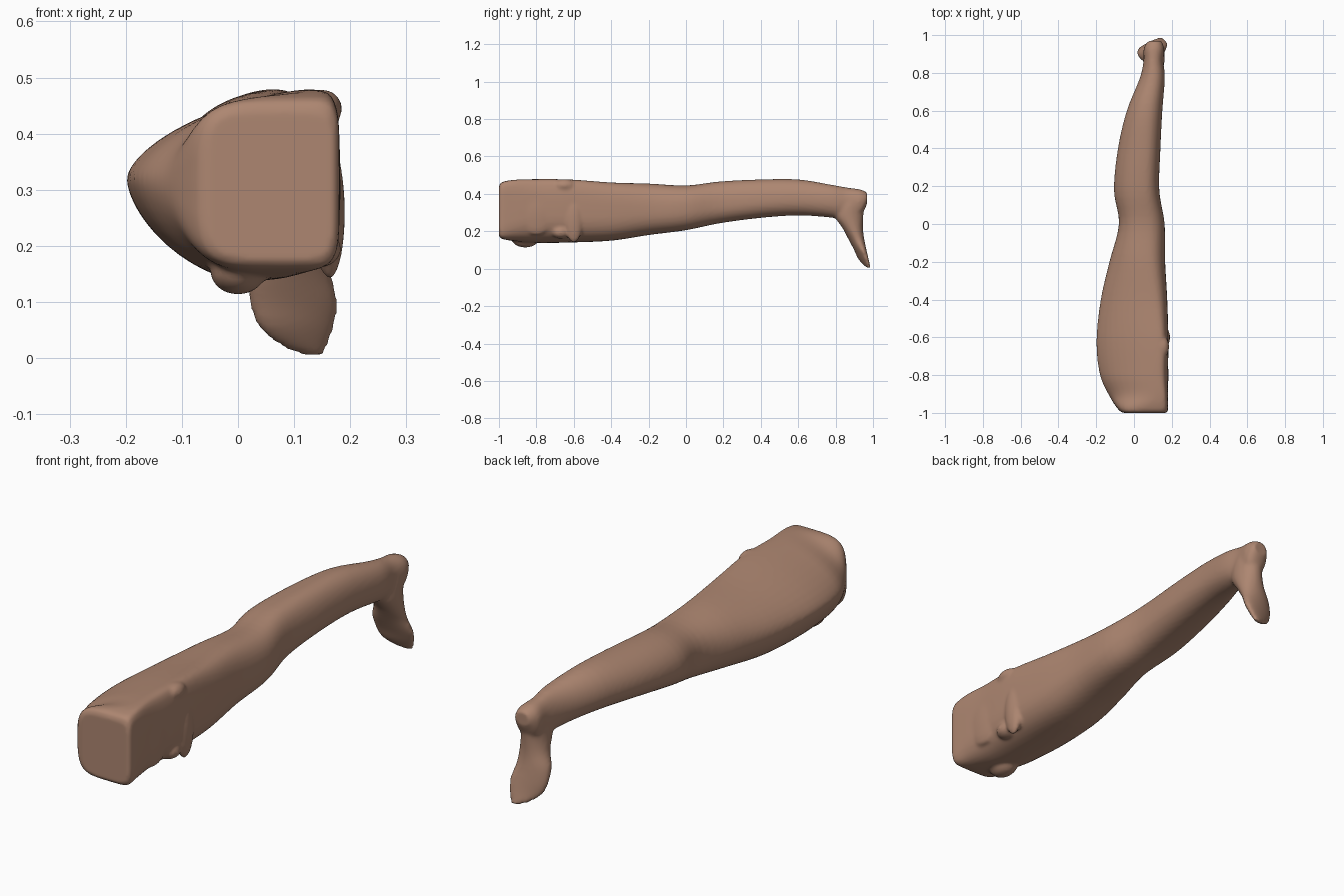
import bpy, bmesh, math
from mathutils import Matrix, Vector

if "Cube" in bpy.data.objects:
    bpy.data.objects.remove(bpy.data.objects["Cube"])

# Leg rings: y, x left, x right, z bottom, z top, x of top ridge, x of bottom ridge,
# z of widest point, left roundness, right roundness
LEG = [
    (-1.00, -.055, .170, .175, .440, .08, .08, .31, 5, 6),
    (-0.985, -.080, .180, .160, .462, .11, .08, .31, 4, 6),
    (-0.92, -.125, .181, .148, .475, .14, .04, .31, 2, 4),
    (-0.80, -.180, .180, .138, .479, .13, .01, .32, 1.6, 3),
    (-0.62, -.199, .182, .140, .477, .13, .00, .32, 1.6, 3),
    (-0.40, -.176, .176, .150, .461, .10, .02, .31, 1.8, 2.8),
    (-0.20, -.130, .165, .180, .455, .07, .03, .31, 2, 2.5),
    (0.00, -.080, .162, .206, .445, .06, .05, .32, 2.3, 2.4),
    (0.18, -.106, .134, .243, .466, .05, .04, .34, 2.1, 2.3),
    (0.40, -.085, .140, .272, .477, .06, .05, .36, 2, 2.2),
    (0.60, -.038, .150, .285, .477, .07, .07, .37, 2, 2.2),
    (0.77, .030, .163, .274, .450, .10, .09, .36, 2, 2.2),
    (0.86, .050, .156, .260, .434, .10, .10, .35, 2, 2.2),
    (0.93, .052, .160, .280, .424, .105, .105, .36, 2.2, 2.2),
    (0.968, .075, .145, .345, .408, .11, .11, .375, 2, 2),
]
# Foot rings: z, x left, x right, y shin side, y sole side, slant of y across x
FOOT = [
    (.40, .070, .150, .85, .955, 0),
    (.34, .055, .160, .80, .955, 0),
    (.28, .050, .162, .795, .948, 0),
    (.22, .040, .163, .835, .946, .03),
    (.16, .018, .165, .868, .952, .12),
    (.10, .020, .178, .902, .962, .18),
    (.055, .037, .172, .925, .970, .25),
    (.022, .075, .160, .950, .980, .25),
    (.004, .120, .153, .970, .988, .2),
]
# Lumps near the cut: x, y, z, radius x, y, z
LUMPS = [
    (.163, -.60, .26, .028, .05, .12), (.150, -.65, .445, .036, .06, .034),
    (.140, -.67, .195, .045, .05, .035), (.00, -.86, .155, .05, .07, .042),
    (.160, -.80, .30, .023, .10, .12),
]


def smooth_rows(rows, steps):
    """Catmull-Rom interpolation of whole rows."""
    out = []
    for i in range(len(rows) - 1):
        p0, p1 = rows[max(i - 1, 0)], rows[i]
        p2, p3 = rows[i + 1], rows[min(i + 2, len(rows) - 1)]
        for k in range(steps):
            t = k / steps
            out.append([.5 * (2*b + (c-a)*t + (2*a-5*b+4*c-d)*t*t + (3*b-a-3*c+d)*t**3)
                        for a, b, c, d in zip(p0, p1, p2, p3)])
    out.append(list(rows[-1]))
    return out


def leg_ring(row, n=48):
    y, xl, xr, zb, zt, xt, xb, zm, nl, nr = row
    pts = []
    for i in range(n):
        a = 2 * math.pi * i / n
        c, s = math.cos(a), math.sin(a)
        e = 2 / (nr if c > 0 else nl)
        xc = xt if s > 0 else xb
        u, v = abs(c) ** e, abs(s) ** e
        # keep the ring closed where the ridges differ in x
        x = xc + ((xr if c > 0 else xl) - xc) * u
        z = zm + ((zt if s > 0 else zb) - zm) * v
        pts.append((x, y, z))
    return pts


def foot_ring(row, n=32):
    z, xl, xr, yf, yb, k = row
    pts = []
    for i in range(n):
        a = 2 * math.pi * i / n
        dx = (xr - xl) / 2 * math.cos(a)
        pts.append(((xl + xr) / 2 + dx, (yf + yb) / 2 + (yb - yf) / 2 * math.sin(a) + k * dx, z))
    return pts


def loft(bm, rings):
    vs = [[bm.verts.new(p) for p in r] for r in rings]
    n = len(vs[0])
    for a, b in zip(vs, vs[1:]):
        for i in range(n):
            bm.faces.new((a[i], a[(i + 1) % n], b[(i + 1) % n], b[i]))
    bm.faces.new(vs[0][::-1])
    bm.faces.new(vs[-1])


bm = bmesh.new()
# thigh, knee and calf
loft(bm, [leg_ring(r) for r in smooth_rows(LEG, 5)])
# foot hanging down from the ankle
loft(bm, [foot_ring(r) for r in smooth_rows(FOOT, 4)])
# uneven lumps around the hip cut
for x, y, z, a, b, c in LUMPS:
    m = Matrix.Translation((x, y, z)) @ Matrix.Diagonal(Vector((a, b, c, 1)))
    bmesh.ops.create_uvsphere(bm, u_segments=20, v_segments=12, radius=1, matrix=m)
bmesh.ops.recalc_face_normals(bm, faces=bm.faces[:])
mesh = bpy.data.meshes.new("leg")
bm.to_mesh(mesh)
bm.free()
leg = bpy.data.objects.new("leg", mesh)
bpy.context.collection.objects.link(leg)

# fuse the parts into one soft skin
rm = leg.modifiers.new("fuse", 'REMESH')
rm.mode = 'VOXEL'
rm.voxel_size = .008
rm.use_smooth_shade = True
sm = leg.modifiers.new("soften", 'SMOOTH')
sm.factor = .5
sm.iterations = 6

# skin colour
mat = bpy.data.materials.new("skin")
mat.diffuse_color = (.42, .24, .165, 1)
mat.use_nodes = True
mat.node_tree.nodes["Principled BSDF"].inputs["Base Color"].default_value = mat.diffuse_color
mesh.materials.append(mat)
for p in mesh.polygons:
    p.use_smooth = True
